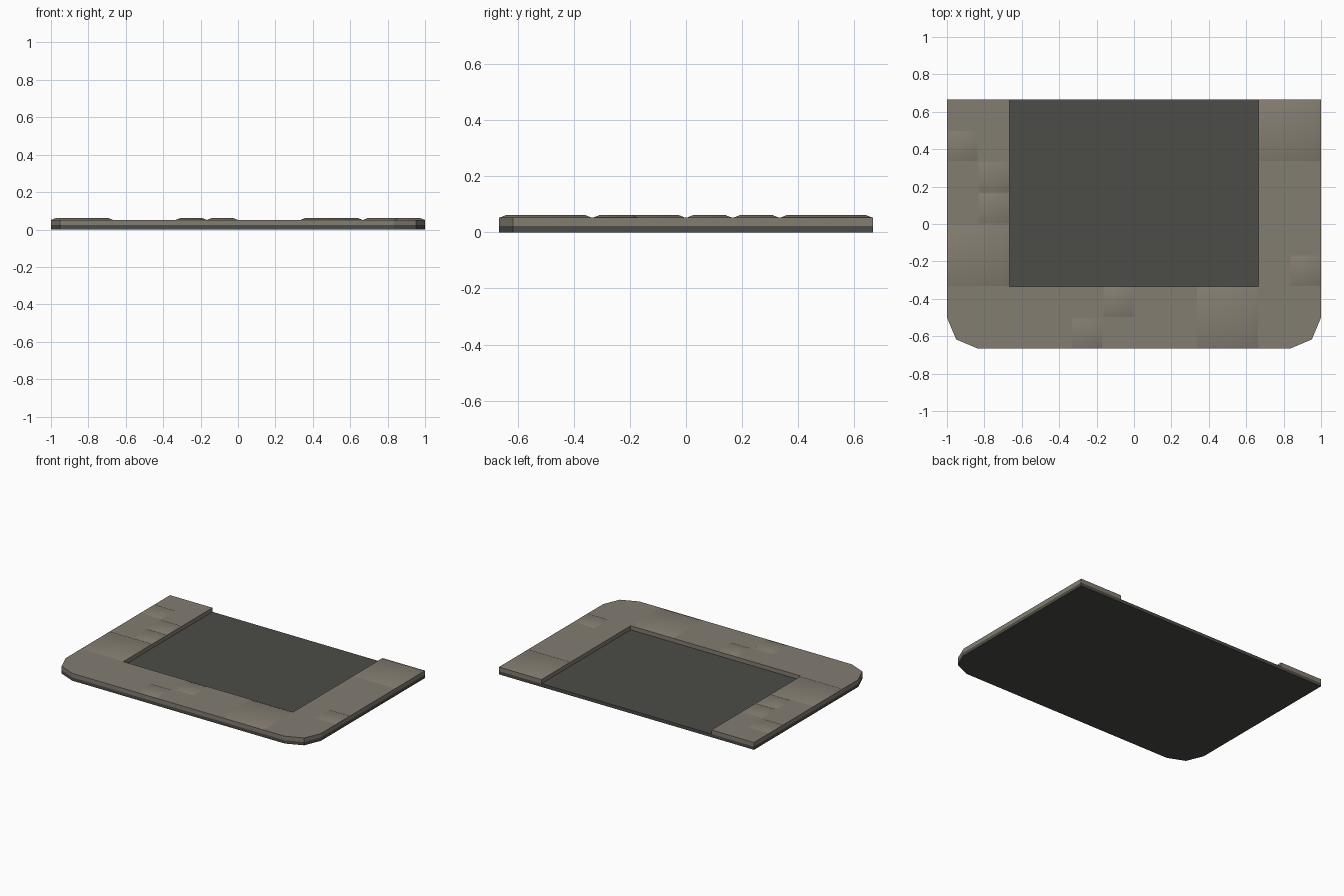
import bpy, bmesh

if "Cube" in bpy.data.objects:
    bpy.data.objects.remove(bpy.data.objects["Cube"])

T = 1 / 3       # large paving slab size
H = T / 2       # small paving slab size
ROAD_Z, WALK_Z, SLAB_Z = 0.023, 0.052, 0.061


def material(name, rgb):
    m = bpy.data.materials.new(name)
    m.diffuse_color = (*rgb, 1)
    m.use_nodes = True
    m.node_tree.nodes["Principled BSDF"].inputs["Base Color"].default_value = m.diffuse_color
    return m


asphalt = material("dark asphalt", (0.072, 0.074, 0.064))
stone = material("warm grey stone", (0.23, 0.205, 0.165))


def add_object(name, bm, mat):
    bmesh.ops.recalc_face_normals(bm, faces=bm.faces)
    me = bpy.data.meshes.new(name)
    bm.to_mesh(me)
    bm.free()
    ob = bpy.data.objects.new(name, me)
    bpy.context.collection.objects.link(ob)
    me.materials.append(mat)
    return ob


def prism(name, outline, z0, z1, mat):
    """Extrude a flat outline from z0 up to z1."""
    bm = bmesh.new()
    face = bm.faces.new([bm.verts.new((x, y, z0)) for x, y in outline])
    top = bmesh.ops.extrude_face_region(bm, geom=[face], use_keep_orig=True)
    for v in top["geom"]:
        if isinstance(v, bmesh.types.BMVert):
            v.co.z = z1
    return add_object(name, bm, mat)


def slab(name, x, y, size):
    """Raised paving slab with sloped edges and soft shading."""
    bm = bmesh.new()
    rings = []
    for inset, z in ((0, WALK_Z - 0.001), (0.025, SLAB_Z)):
        a, b = inset, size - inset
        rings.append([bm.verts.new((x + u, y + v, z))
                      for u, v in ((a, a), (b, a), (b, b), (a, b))])
    low, high = rings
    bm.faces.new(high)
    for i in range(4):
        j = (i + 1) % 4
        bm.faces.new((low[i], low[j], high[j], high[i]))
    ob = add_object(name, bm, stone)
    for p in ob.data.polygons:
        p.use_smooth = True


# Outer outline with clipped front corners, mirrored left to right
left = [(-1, 2 * T), (-1, -0.5), (-0.951, -0.617), (-5 * H, -2 * T)]
outer = left + [(-x, y) for x, y in reversed(left)]

# Road base
prism("road_base", outer, 0, ROAD_Z, asphalt)

# U-shaped pavement around the road
inner = [(2 * T, 2 * T), (2 * T, -T), (-2 * T, -T), (-2 * T, 2 * T)]
prism("pavement", outer + inner, ROAD_Z, WALK_Z, stone)

# Raised paving slabs
for i, (x, y) in enumerate([(-1, -T), (T, -2 * T), (2 * T, T)]):
    slab(f"large_slab_{i + 1}", x, y, T)
for i, (x, y) in enumerate([(-1, T), (-5 * H, H), (-5 * H, 0),
                            (-T, -2 * T), (-H, -3 * H), (5 * H, -T)]):
    slab(f"small_slab_{i + 1}", x, y, H)
